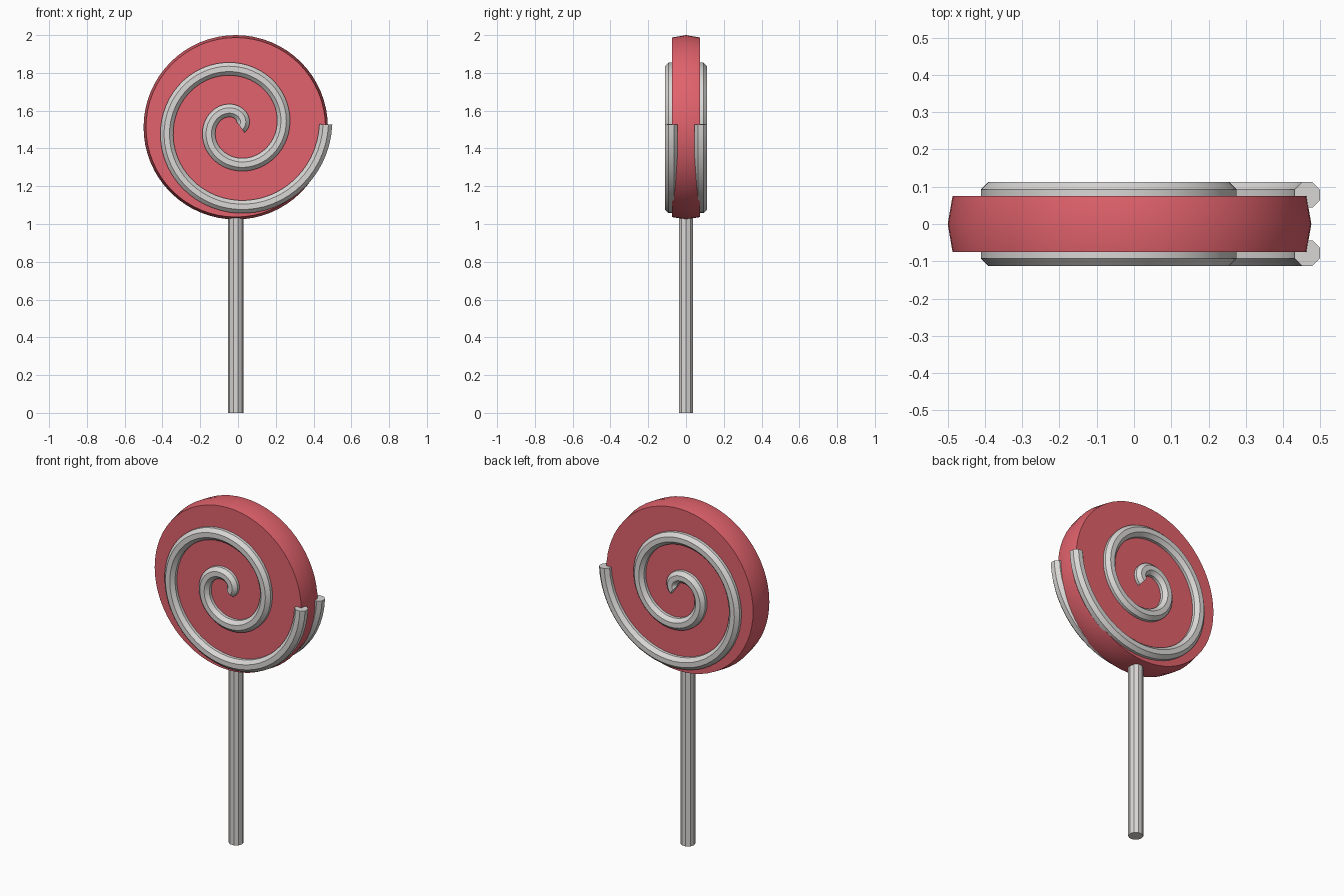
import bpy
import bmesh
from math import cos, sin, pi, radians
from mathutils import Vector

if "Cube" in bpy.data.objects:
    bpy.data.objects.remove(bpy.data.objects["Cube"], do_unlink=True)

CENTRE = Vector((-0.012, 0, 1.512))


def make_material(name, rgb):
    mat = bpy.data.materials.new(name)
    mat.use_nodes = True
    mat.diffuse_color = (*rgb, 1)
    mat.node_tree.nodes["Principled BSDF"].inputs["Base Color"].default_value = (*rgb, 1)
    return mat


def loft(name, rings, mat):
    """Skin a list of closed point rings and cap both ends."""
    bm = bmesh.new()
    loops = [[bm.verts.new(p) for p in ring] for ring in rings]
    for a, b in zip(loops, loops[1:]):
        n = len(a)
        for i in range(n):
            j = (i + 1) % n
            bm.faces.new((a[i], a[j], b[j], b[i]))
    bm.faces.new(loops[0])
    bm.faces.new(loops[-1])
    bmesh.ops.recalc_face_normals(bm, faces=bm.faces)
    mesh = bpy.data.meshes.new(name)
    bm.to_mesh(mesh)
    bm.free()
    mesh.materials.append(mat)
    obj = bpy.data.objects.new(name, mesh)
    bpy.context.collection.objects.link(obj)
    bpy.ops.object.select_all(action="DESELECT")
    obj.select_set(True)
    bpy.context.view_layer.objects.active = obj
    bpy.ops.object.shade_smooth_by_angle(angle=radians(30))
    return obj


def circle(centre, u, v, radius, sides, phase=0.0):
    angles = [2 * pi * (i + phase) / sides for i in range(sides)]
    return [centre + radius * (cos(a) * u + sin(a) * v) for a in angles]


X, Y, Z = Vector((1, 0, 0)), Vector((0, 1, 0)), Vector((0, 0, 1))
red = make_material("candy red", (0.75, 0.122, 0.15))
white = make_material("off white", (0.70, 0.685, 0.67))

# Candy disc with a slightly bulging rim
loft("candy_disc", [circle(CENTRE + Y * y, X, Z, r, 64)
                    for y, r in ((-0.075, 0.475), (0, 0.488), (0.075, 0.475))], red)

# Stick
loft("stick", [circle(Vector((CENTRE.x, 0, z)), X, Y, 0.04, 10)
               for z in (0, 1.06)], white)


# Spiral piping, mirrored on both faces
def spiral(name, side):
    start, growth, turns, steps = 0.026, 0.225, 2.005, 120
    rings = []
    for i in range(steps + 1):
        t = turns * i / steps
        a = 2 * pi * t
        r = start + growth * t
        radial = Vector((cos(a), 0, sin(a)))
        around = Vector((-sin(a), 0, cos(a)))
        tangent = (radial * growth / (2 * pi) + around * r).normalized()
        normal = tangent.cross(Y)
        point = CENTRE + radial * r + Y * side * 0.078
        rings.append(circle(point, normal, Y, 0.037, 8, 0.5))
    loft(name, rings, white)


spiral("front_spiral", -1)
spiral("back_spiral", 1)
